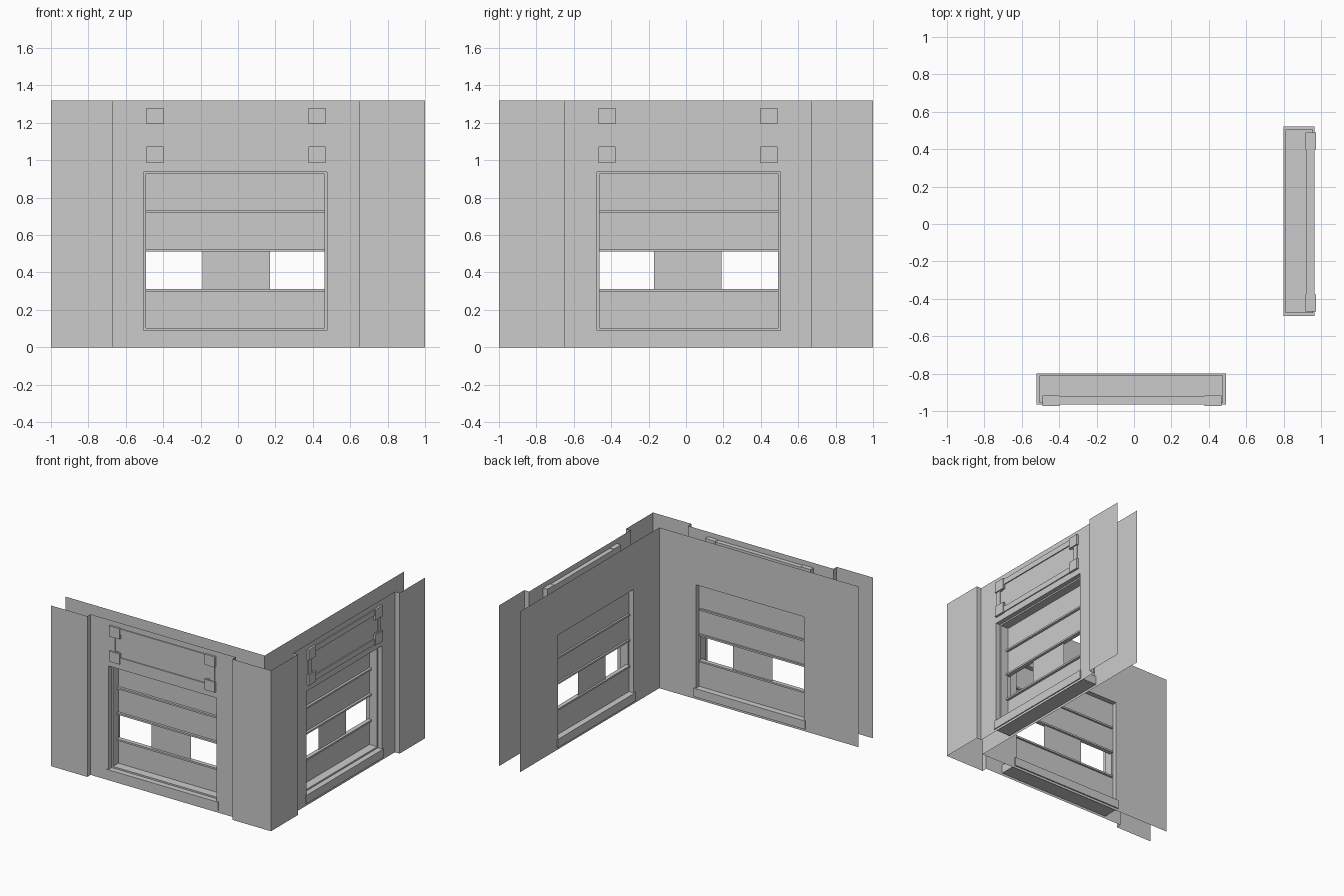
import bpy, bmesh

if "Cube" in bpy.data.objects:
    bpy.data.objects.remove(bpy.data.objects["Cube"])

# Everything is laid out for the front wall; the side wall is its mirror across the corner diagonal.
X0, X1, Z0, Z1 = -0.505, 0.475, 0.02, 0.938   # window opening
H = 1.32                                       # wall height
WALL, PIL, INNER, GLASS = -0.957, -1.0, -0.81, -0.85


def place(p, side):
    x, y, z = p
    return (-y, -x, z) if side else (x, y, z)


def build(name, side, quads=(), boxes=(), prisms=()):
    """One object from open quads, boxes (x0,x1,y0,y1,z0,z1) and rings extruded in y."""
    bm = bmesh.new()

    def face(pts):
        f = bm.faces.new([bm.verts.new(place(p, side)) for p in pts])
        if side:
            f.normal_flip()

    for q in quads:
        face(q)
    for x0, x1, y0, y1, z0, z1 in boxes:
        c = [(x0, z0), (x1, z0), (x1, z1), (x0, z1)]
        face([(x, y0, z) for x, z in c])
        face([(x, y1, z) for x, z in reversed(c)])
        for (ax, az), (bx, bz) in zip(c, c[1:] + c[:1]):
            face([(ax, y0, az), (ax, y1, az), (bx, y1, bz), (bx, y0, bz)])
    for outer, inner, y0, y1 in prisms:
        n = len(outer)
        for i in range(n):
            a, b, c, d = outer[i], outer[(i + 1) % n], inner[(i + 1) % n], inner[i]
            ring = [a, b, c, d]
            face([(x, y0, z) for x, z in ring])
            face([(x, y1, z) for x, z in reversed(ring)])
            face([(a[0], y0, a[1]), (a[0], y1, a[1]), (b[0], y1, b[1]), (b[0], y0, b[1])])
            face([(c[0], y0, c[1]), (c[0], y1, c[1]), (d[0], y1, d[1]), (d[0], y0, d[1])])
    bmesh.ops.remove_doubles(bm, verts=bm.verts, dist=1e-5)
    me = bpy.data.meshes.new(name)
    bm.to_mesh(me)
    bm.free()
    ob = bpy.data.objects.new(name, me)
    bpy.context.collection.objects.link(ob)
    return ob


def rect(x0, x1, y, z0, z1, back=False):
    q = [(x0, y, z0), (x1, y, z0), (x1, y, z1), (x0, y, z1)]
    return q[::-1] if back else q


def sheet(x0, x1, y, back=False):
    """Wall plane with the window opening left out."""
    xs, zs = (x0, X0, X1, x1), (0, Z0, Z1, H)
    return [rect(xs[i], xs[i + 1], y, zs[j], zs[j + 1], back)
            for i in range(3) for j in range(3) if (i, j) != (1, 1)]


def step(x, ya, yb):
    return [(x, ya, 0), (x, yb, 0), (x, yb, H), (x, ya, H)]


for side, tag in enumerate(("front", "side")):
    # outer and inner wall skins
    build(tag + "_outer_wall", side, sheet(-0.67, 0.65, WALL))
    build(tag + "_inner_wall", side, sheet(-1, -INNER, INNER, True))

    # projecting pilasters with their returns
    build(tag + "_end_pilaster", side, [rect(-1, -0.67, PIL, 0, H), step(-0.67, PIL, WALL)])
    build(tag + "_corner_pilaster", side, [rect(0.65, 1, PIL, 0, H), step(0.65, WALL, PIL)])

    # reveal lining the opening between the two skins
    c = [(X0, Z0), (X0, Z1), (X1, Z1), (X1, Z0)]
    build(tag + "_window_reveal", side,
          [[(a[0], WALL, a[1]), (b[0], WALL, b[1]), (b[0], INNER, b[1]), (a[0], INNER, a[1])]
           for a, b in zip(c[:-1], c[1:])])

    # thin frame and horizontal glazing bars
    t = 0.012
    bars = [(X0 + t, X1 - t, -0.87, -0.835, z, z + 0.014) for z in (0.297, 0.511, 0.721)]
    build(tag + "_window_frame", side, boxes=[
        (X0, X0 + t, -0.92, GLASS, 0.09, Z1), (X1 - t, X1, -0.92, GLASS, 0.09, Z1),
        (X0 + t, X1 - t, -0.92, GLASS, Z1 - t, Z1),
        (X0 + t, X1 - t, -0.92, GLASS, 0.09, 0.103)] + bars)

    # panes: three columns by four rows, two left open
    xs = (X0 + t, -0.19, 0.17, X1 - t)
    zs = (0.10, 0.304, 0.518, 0.728, Z1 - t)
    build(tag + "_window_panes", side,
          [rect(xs[i], xs[i + 1], GLASS, zs[j], zs[j + 1])
           for i in range(3) for j in range(4) if (i, j) not in ((0, 1), (2, 1))])

    # sill
    build(tag + "_sill", side, boxes=[(-0.52, 0.493, -0.965, -0.80, 0.02, 0.09)])

    # sign surround: a ring with stepped ends, plus raised corner blocks
    cx, cz = -0.01, 1.133
    sym = [(1, 1), (-1, 1), (-1, -1), (1, -1)]

    def loop(corner):
        pts = []
        for sx, sz in sym:
            part = [(cx + sx * u, cz + sz * v) for u, v in corner]
            pts += part if sx * sz > 0 else part[::-1]
        return pts

    inner = loop([(0.432, 0.053), (0.405, 0.053), (0.405, 0.06), (0.382, 0.06), (0.382, 0.096)])
    outer = loop([(0.47, 0.053), (0.47, 0.08), (0.47, 0.10), (0.47, 0.142), (0.382, 0.142)])
    build(tag + "_sign_surround", side, prisms=[(outer, inner, -0.965, -0.92)])
    blocks = []
    for sx, sz in sym:
        xa, xb = sorted((cx + sx * 0.387, cx + sx * 0.479))
        za, zb = sorted((cz + sz * 0.06, cz + sz * 0.147))
        blocks.append((xa, xb, -0.974, -0.918, za, zb))
    build(tag + "_sign_corner_blocks", side, boxes=blocks)
